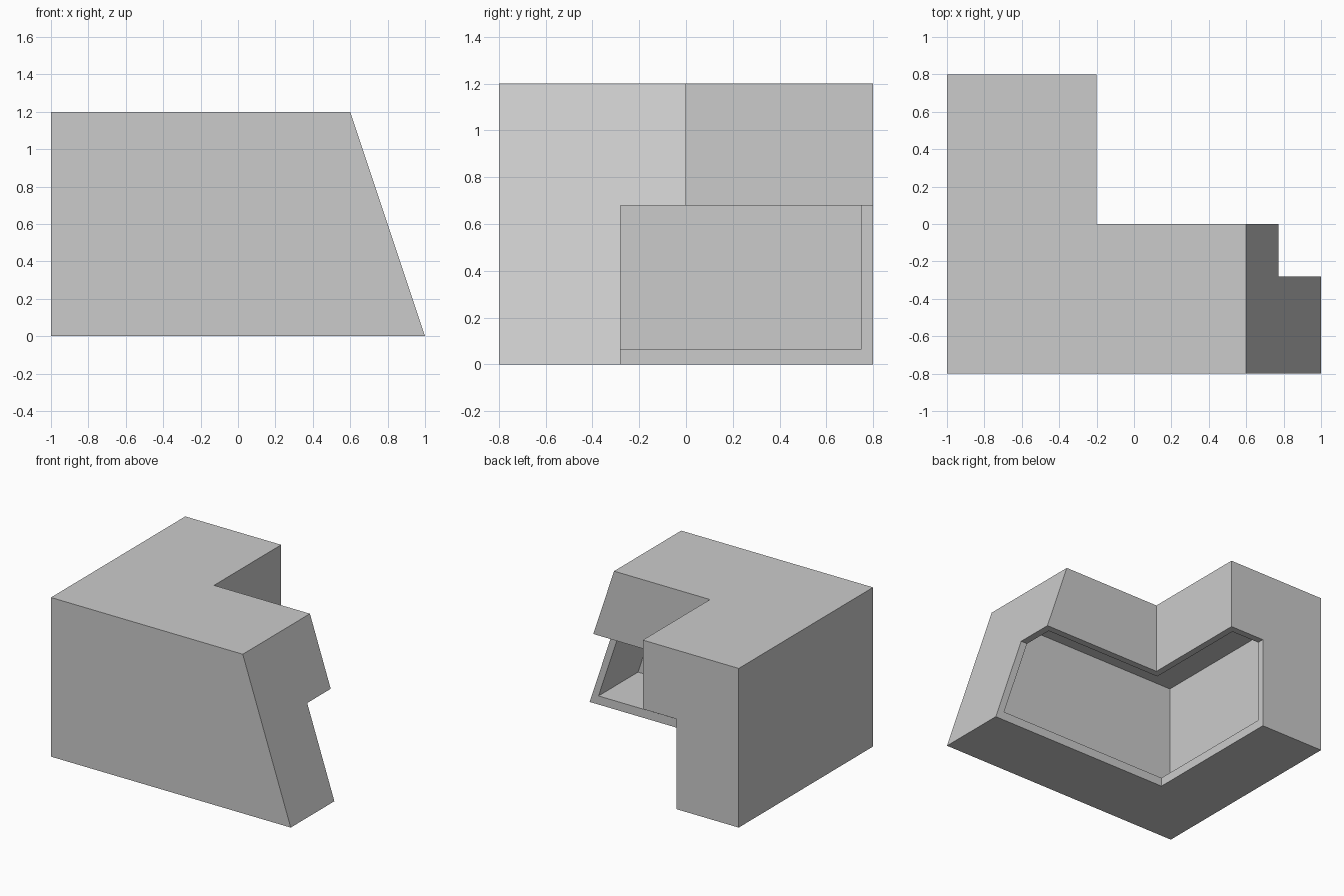
import bpy
import bmesh

# Remove the default cube only
cube = bpy.data.objects.get("Cube")
if cube:
    bpy.data.objects.remove(cube, do_unlink=True)

WALL = 0.05      # shell thickness
FLOOR = 0.065    # floor thickness
ARM = 0.52       # depth of the floor, left wall and roof bands

grey = bpy.data.materials.new("plain grey")
grey.use_nodes = True
grey.diffuse_color = (0.6, 0.6, 0.6, 1)
grey.node_tree.nodes["Principled BSDF"].inputs["Base Color"].default_value = (0.6, 0.6, 0.6, 1)


def prism(name, rings):
    """Closed solid between a lower and an upper ring of points."""
    bm = bmesh.new()
    low, high = [[bm.verts.new(p) for p in ring] for ring in rings]
    bm.faces.new(low)
    bm.faces.new(high)
    for i in range(len(low)):
        j = (i + 1) % len(low)
        bm.faces.new((low[i], low[j], high[j], high[i]))
    bmesh.ops.recalc_face_normals(bm, faces=bm.faces)
    mesh = bpy.data.meshes.new(name)
    bm.to_mesh(mesh)
    bm.free()
    mesh.materials.append(grey)
    obj = bpy.data.objects.new(name, mesh)
    bpy.context.collection.objects.link(obj)
    return obj


def corner_ring(z, t):
    """L-shaped plan at height z, inset by t, with a leaning right end."""
    lean = 1 - z / 3 - t * 1.054
    plan = [(-1 + t, -0.8 + t), (lean, -0.8 + t), (lean, -t),
            (-0.2 - t, -t), (-0.2 - t, 0.8 - t), (-1 + t, 0.8 - t)]
    return [(x, y, z) for x, y in plan]


# Outer corner block
shell = prism("corner_shell", [corner_ring(0, 0), corner_ring(1.2, 0)])

# Hollow inside and the open inner corner
cavity = prism("cavity_cutter",
               [corner_ring(FLOOR, WALL), corner_ring(1.2 - WALL, WALL)])
x0, y0 = -1 + ARM, -0.8 + ARM
opening = prism("opening_cutter",
                [[(x0, y0, z), (2, y0, z), (2, 2, z), (x0, 2, z)]
                 for z in (-0.5, 1.2 - ARM)])

for cutter in (cavity, opening):
    cut = shell.modifiers.new(cutter.name, 'BOOLEAN')
    cut.operation = 'DIFFERENCE'
    cut.solver = 'EXACT'
    cut.object = cutter
    cutter.hide_render = True

# Apply the cuts, then drop the cutters
bpy.context.view_layer.objects.active = shell
for name in [m.name for m in shell.modifiers]:
    bpy.ops.object.modifier_apply(modifier=name)
for cutter in (cavity, opening):
    bpy.data.objects.remove(cutter, do_unlink=True)
